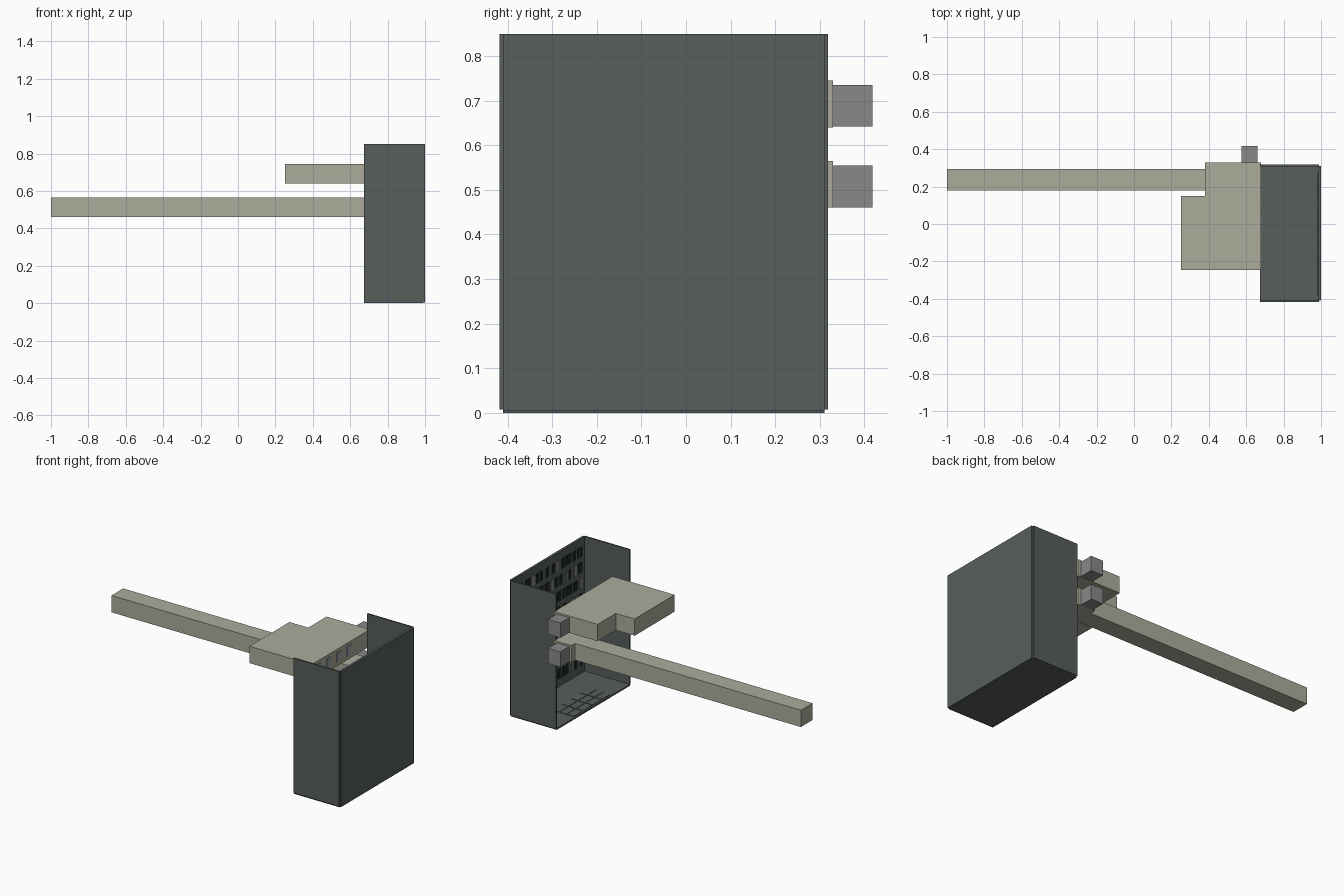
import bpy, bmesh, random

if "Cube" in bpy.data.objects:
    bpy.data.objects.remove(bpy.data.objects["Cube"])
random.seed(4)

def mat(name, r, g, b):
    m = bpy.data.materials.new(name)
    m.diffuse_color = (r, g, b, 1)
    m.use_nodes = True
    m.node_tree.nodes["Principled BSDF"].inputs["Base Color"].default_value = m.diffuse_color
    return m

DARK = mat("dark_grey_green", 0.095, 0.112, 0.105)
BEIGE = mat("beige", 0.41, 0.41, 0.33)
GREY = mat("mid_grey", 0.25, 0.25, 0.25)
BLACK = mat("near_black_green", 0.012, 0.02, 0.018)
PALE = mat("pale_grey_blue", 0.33, 0.38, 0.4)

def add_box(bm, x0, x1, y0, y1, z0, z1):
    v = [bm.verts.new((x, y, z)) for x in (x0, x1) for y in (y0, y1) for z in (z0, z1)]
    for f in ((0, 1, 3, 2), (4, 6, 7, 5), (0, 4, 5, 1), (2, 3, 7, 6), (0, 2, 6, 4), (1, 5, 7, 3)):
        bm.faces.new([v[i] for i in f])

def finish(name, bm, m):
    bmesh.ops.recalc_face_normals(bm, faces=bm.faces)
    me = bpy.data.meshes.new(name)
    bm.to_mesh(me)
    bm.free()
    me.materials.append(m)
    ob = bpy.data.objects.new(name, me)
    bpy.context.collection.objects.link(ob)

def boxes(name, m, *dims):
    bm = bmesh.new()
    for d in dims:
        add_box(bm, *d)
    finish(name, bm, m)

def slab(name, m, outline, z0, z1):
    bm = bmesh.new()
    face = bm.faces.new([bm.verts.new((x, y, z0)) for x, y in outline])
    ext = bmesh.ops.extrude_face_region(bm, geom=[face])["geom"]
    bmesh.ops.translate(bm, vec=(0, 0, z1 - z0),
                        verts=[g for g in ext if isinstance(g, bmesh.types.BMVert)])
    finish(name, bm, m)

# open case: floor, two side walls and the big panel, open on top and at -x
boxes("case_floor", DARK, (0.675, 0.99, -0.41, 0.31, 0, 0.01))
boxes("case_side_walls", DARK, (0.675, 0.99, -0.418, -0.408, 0.008, 0.85),
      (0.675, 0.99, 0.308, 0.318, 0.008, 0.85))
boxes("case_panel", DARK, (0.985, 1.0, -0.41, 0.31, 0.005, 0.85))

# rows of irregular slots on the inside of the panel
slots, lights = [], []
for row in range(8):
    z = 0.06 + row * 0.097
    y = -0.38
    while y < 0.26:
        w = random.choice((0.015, 0.025, 0.04))
        d = (0.981, 0.986, y, y + w, z, z + 0.06)
        (lights if random.random() < 0.15 else slots).append(d)
        y += w + random.choice((0.012, 0.02, 0.035))
boxes("panel_slots", BLACK, *slots)
boxes("panel_pale_slots", GREY, *lights)

# tiles on the case floor
boxes("floor_tiles", DARK, *[(0.685 + i * 0.051, 0.73 + i * 0.051, y, y + 0.085, 0.009, 0.013)
                             for i in range(3) for y in (-0.235, -0.143, -0.05, 0.043)])

# upper stepped slab
slab("upper_slab", BEIGE, [(0.25, -0.245), (0.68, -0.245), (0.68, 0.33),
                           (0.38, 0.33), (0.38, 0.15), (0.25, 0.15)], 0.64, 0.745)
# pale openings on the slab's inner end
boxes("slab_end_plates", PALE, *[(0.678, 0.684, y, y + 0.045, 0.665, 0.725)
                                 for y in (-0.2, -0.1, 0.0, 0.1)])

# lower long beam with a wider root beside the case
slab("long_beam", BEIGE, [(-1.0, 0.18), (0.68, 0.18), (0.68, 0.33),
                          (0.56, 0.33), (0.56, 0.295), (-1.0, 0.295)], 0.46, 0.565)

# small blocks on the back of both
boxes("back_blocks", GREY, (0.575, 0.66, 0.33, 0.418, 0.642, 0.735),
      (0.575, 0.66, 0.33, 0.418, 0.46, 0.555))
